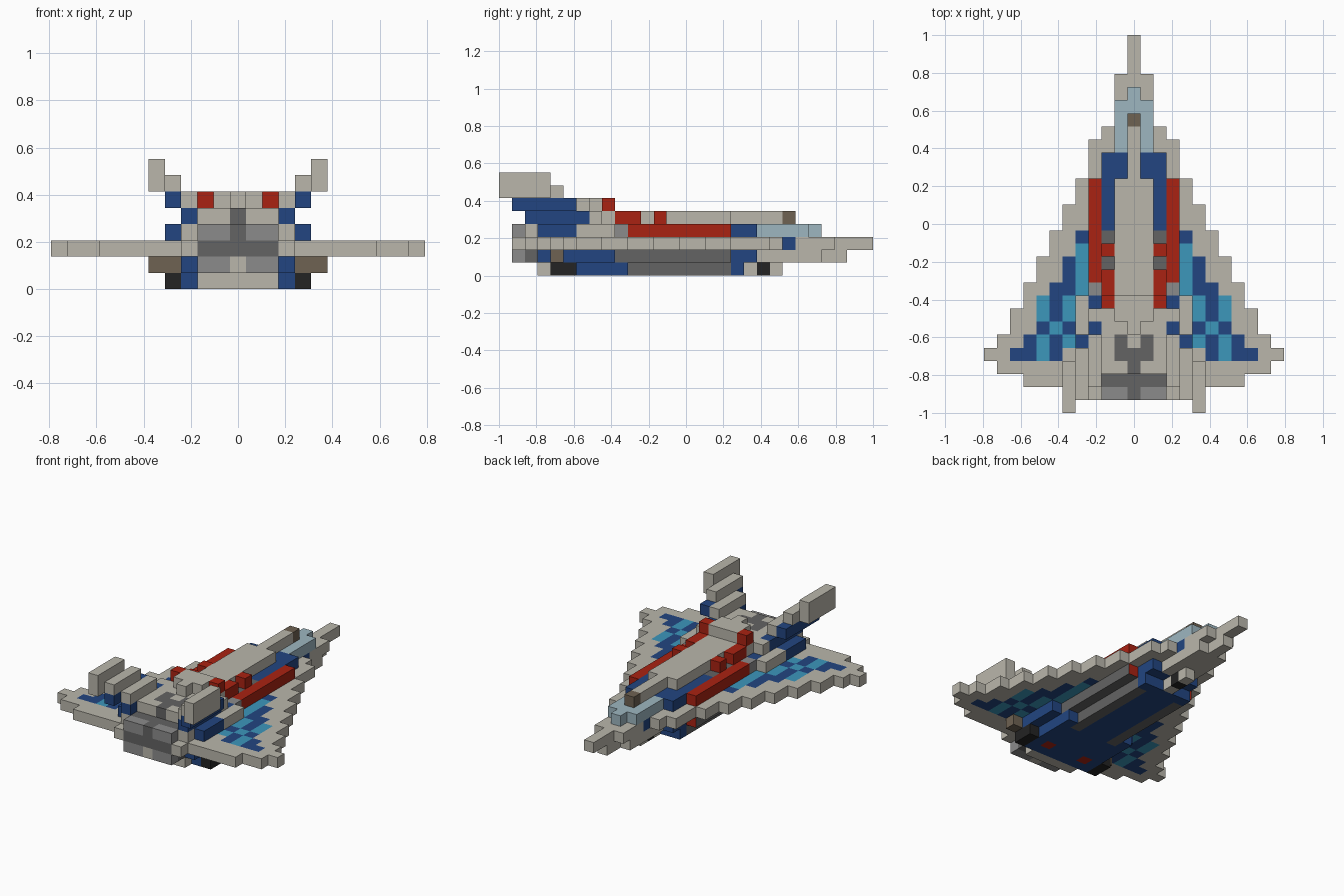
import bpy, bmesh
from mathutils import Vector

cube = bpy.data.objects.get("Cube")
if cube:
    bpy.data.objects.remove(cube, do_unlink=True)

UNIT = 2 / 29  # edge of one block

COLOURS = {
    "light_grey": (0.49, 0.47, 0.41), "mid_grey": (0.26, 0.26, 0.26),
    "dark_grey": (0.125, 0.125, 0.125), "black": (0.017, 0.017, 0.017),
    "navy_blue": (0.016, 0.06, 0.22), "sky_blue": (0.045, 0.31, 0.5),
    "glass_blue": (0.34, 0.47, 0.53), "red": (0.4, 0.016, 0.006),
    "brown": (0.156, 0.122, 0.084),
}
NAMES = list(COLOURS)
materials = []
for name, rgb in COLOURS.items():
    mat = bpy.data.materials.new(name)
    mat.use_nodes = True
    mat.diffuse_color = (*rgb, 1)
    bsdf = mat.node_tree.nodes["Principled BSDF"]
    bsdf.inputs["Base Color"].default_value = (*rgb, 1)
    bsdf.inputs["Roughness"].default_value = 0.8
    materials.append(mat)

blocks = {}  # (column, row from nose, layer) -> (part, colour)


def span(value):
    low, high = value if isinstance(value, tuple) else (value, value)
    return range(low, high + 1)


def fill(part, colour, columns, rows, layers):
    """Fill a run of blocks on both sides; later fills replace earlier ones."""
    for i in span(columns):
        for r in span(rows):
            for k in span(layers):
                for side in (i, -i):
                    blocks[side, r, k] = (part, colour)


# Delta wing: half-width of each row from nose to tail
half_widths = [0] * 3 + [1] * 4 + [2] + [3] * 3
for width in range(4, 10):
    half_widths += [width] * 2
half_widths += [10, 11, 10, 8, 3]
for row, width in enumerate(half_widths):
    fill("wing", "light_grey", (0, width), row, 2)
fill("wing", "navy_blue", 1, 6, 2)
fill("wing", "dark_grey", (0, 2), 27, 2)

# Wing camouflage, outward from the fuselage
camouflage = ["n", "s", "sn", "sn", "snn", ".sns", ".sns", ".nsn", ".snsn", "..nsnn"]
for row, pattern in enumerate(camouflage, 15):
    for column, mark in enumerate(pattern, 4):
        if mark != ".":
            fill("wing", "navy_blue" if mark == "n" else "sky_blue", column, row, 2)

# Lower fuselage
fill("nose_underside", "light_grey", 0, (2, 8), 1)
fill("nose_underside", "light_grey", 1, (4, 8), 1)
fill("belly", "navy_blue", (0, 2), (9, 25), 1)
fill("belly", "navy_blue", (0, 2), (10, 24), 0)
fill("belly", "dark_grey", 2, (11, 19), 0)
fill("belly", "navy_blue", 3, (19, 24), 0)
fill("belly", "navy_blue", 3, (20, 25), 1)
fill("belly", "navy_blue", 4, (20, 23), 1)
fill("belly", "light_grey", (0, 2), 25, 0)
fill("belly_light", "red", 2, 23, 0)
fill("nacelle", "dark_grey", 3, (11, 19), 1)

# Landing gear and wing pylons
fill("front_gear", "light_grey", 0, (7, 9), 0)
fill("front_wheel", "black", 0, 8, 0)
fill("rear_wheel", "black", 4, (23, 24), 0)
fill("wing_pylon", "brown", (4, 5), 24, 1)

# Canopy
fill("canopy", "glass_blue", 0, (4, 8), 3)
fill("canopy", "glass_blue", 1, (5, 8), 3)
fill("canopy_tip", "brown", 0, 6, 4)

# Upper fuselage
fill("fuselage", "navy_blue", (0, 2), (9, 25), 3)
fill("fuselage", "dark_grey", 2, (15, 17), 3)
fill("fuselage", "light_grey", 0, (7, 10), 4)
fill("fuselage", "light_grey", (0, 1), (11, 25), 4)
fill("fuselage", "light_grey", 2, (20, 25), 4)
fill("fuselage", "light_grey", (0, 1), (20, 21), 5)
fill("fuselage", "light_grey", 0, 22, 5)
fill("fuselage", "light_grey", 3, (21, 26), 3)
fill("fuselage", "light_grey", 4, (20, 22), 3)
fill("fuselage", "light_grey", 3, 21, 4)
fill("fuselage", "navy_blue", 3, 20, 3)
fill("fuselage", "mid_grey", 3, 19, 3)
fill("exhaust_vent", "dark_grey", 1, (23, 24), 4)
fill("exhaust_vent", "dark_grey", 0, (24, 25), 4)

# Red side trim
fill("side_stripe", "red", 3, (11, 18), 3)
fill("upper_trim", "red", 2, 16, 4)
fill("upper_trim", "red", 2, (18, 19), 4)
fill("upper_trim", "red", 2, 20, 5)

# Engines
for layer in (1, 3):
    fill("engine", "dark_grey", (0, 2), 26, layer)
    fill("engine", "mid_grey", (1, 2), 27, layer)
fill("engine", "dark_grey", 0, 27, 3)
fill("engine", "light_grey", 0, 27, 1)

# Stepped tail fins
fill("tail_fin", "navy_blue", 4, (23, 25), 3)
fill("tail_fin", "navy_blue", 3, (22, 26), 4)
fill("tail_fin", "navy_blue", 4, (23, 27), 5)
fill("tail_fin", "light_grey", 3, (23, 26), 5)
fill("tail_fin", "light_grey", 4, (24, 27), 6)
fill("tail_fin", "light_grey", 5, (25, 28), (6, 7))


def corner(cell, offset):
    """World position of a point offset from a block centre."""
    i, r, k = cell
    return Vector((i + offset.x, 14 - r + offset.y, k + 0.5 + offset.z)) * UNIT


def build(part):
    """Skin the exposed faces of one part's blocks."""
    bm = bmesh.new()
    for cell, (owner, colour) in blocks.items():
        if owner != part:
            continue
        i, r, k = cell
        for axis in range(3):
            for sign in (-1, 1):
                normal = Vector((0, 0, 0))
                normal[axis] = sign
                beside = (i + int(normal.x), r - int(normal.y), k + int(normal.z))
                if beside in blocks:
                    continue
                across = Vector((0, 0, 0))
                across[(axis + 1) % 3] = 0.5
                along = normal.cross(across)
                ring = [across + along, along - across, -across - along, across - along]
                face = bm.faces.new([bm.verts.new(corner(cell, normal / 2 + p)) for p in ring])
                # Nacelle intakes are red where they face forward
                intake = part == "nacelle" and normal.y > 0
                face.material_index = NAMES.index("red" if intake else colour)
    bmesh.ops.remove_doubles(bm, verts=bm.verts, dist=UNIT / 100)
    bmesh.ops.recalc_face_normals(bm, faces=bm.faces) if part == "none" else bm.normal_update()
    bmesh.ops.dissolve_limit(bm, angle_limit=0.01, verts=bm.verts, edges=bm.edges,
                             delimit={"MATERIAL"})
    mesh = bpy.data.meshes.new(part)
    bm.to_mesh(mesh)
    bm.free()
    for mat in materials:
        mesh.materials.append(mat)
    bpy.context.collection.objects.link(bpy.data.objects.new(part, mesh))


for part in sorted({owner for owner, colour in blocks.values()}):
    build(part)
